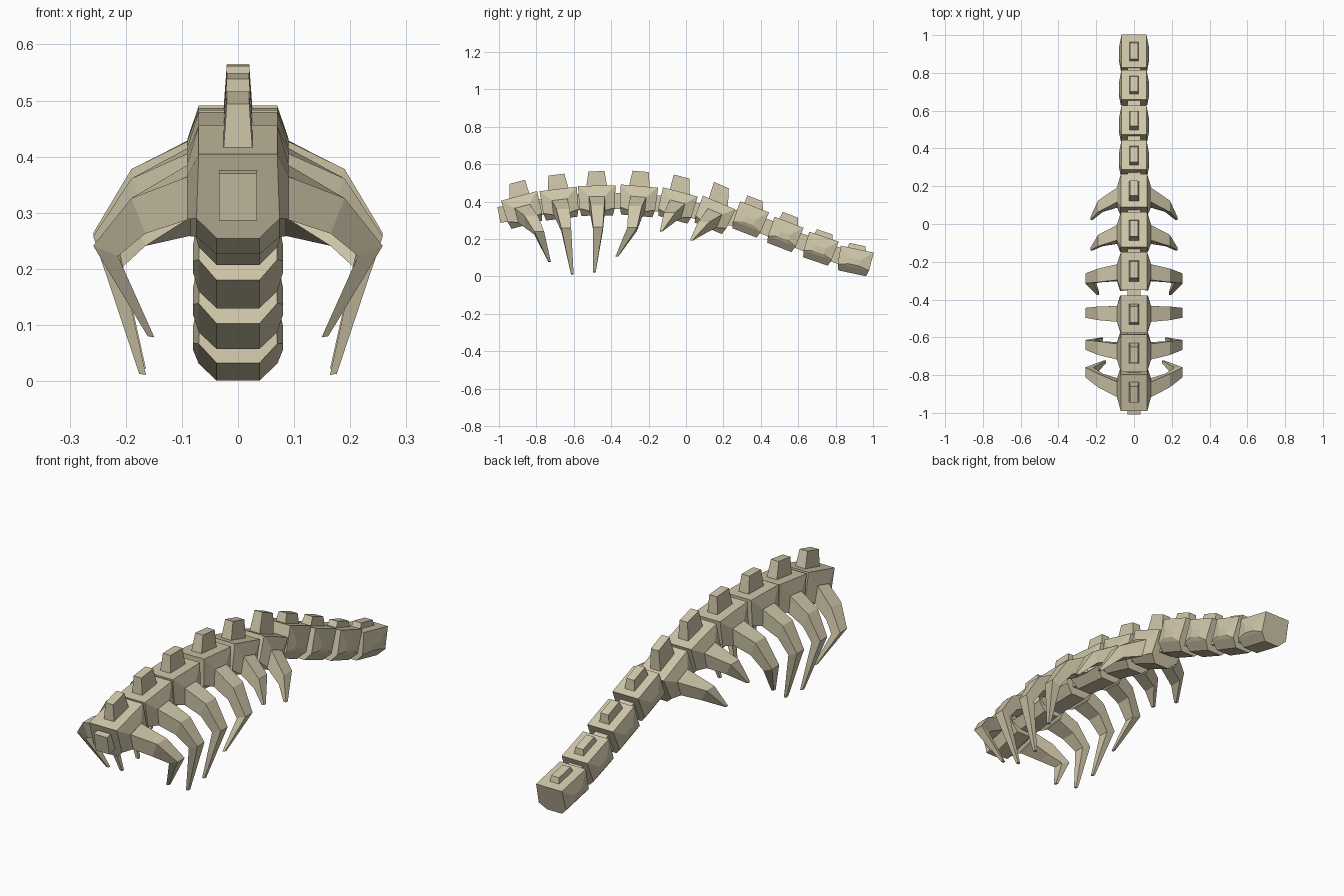
import bpy, bmesh, math

if "Cube" in bpy.data.objects:
    bpy.data.objects.remove(bpy.data.objects["Cube"])

bone = bpy.data.materials.new("bone")
bone.diffuse_color = (0.63, 0.57, 0.40, 1)
bone.use_nodes = True
bone.node_tree.nodes["Principled BSDF"].inputs["Base Color"].default_value = bone.diffuse_color

# per vertebra: y, z, tilt in degrees, half length, half height, spine height, spine lean
SPINE = [(-.872, .353, 15, .100, .080, .155, .010),
         (-.674, .388, 7, .100, .080, .157, .000),
         (-.476, .405, 1, .100, .080, .157, .000),
         (-.256, .403, -5, .100, .080, .159, .000),
         (-.050, .377, -15, .096, .077, .158, -.015),
         (.148, .326, -23, .094, .075, .165, -.025),
         (.340, .302, -21, .083, .075, .118, -.015),
         (.525, .222, -21, .083, .072, .112, -.008),
         (.715, .146, -19, .083, .070, .096, -.005),
         (.902, .081, -12, .090, .066, .090, -.005)]
# per rib pair: knee y, knee z (None when there is no knee), tip x, y, z
RIBS = [(-.785, .235, .155, -.730, .080),
        (-.640, .252, .170, -.608, .013),
        (-.470, .258, .170, -.490, .024),
        (-.288, .255, .190, -.370, .107),
        (None, None, .225, -.133, .242),
        (None, None, .225, .028, .193)]


def finish(name, bm):
    bmesh.ops.recalc_face_normals(bm, faces=bm.faces)
    mesh = bpy.data.meshes.new(name)
    bm.to_mesh(mesh)
    bm.free()
    mesh.materials.append(bone)
    obj = bpy.data.objects.new(name, mesh)
    bpy.context.collection.objects.link(obj)
    return obj


def loft(bm, rings):
    loops = [[bm.verts.new(p) for p in r] for r in rings]
    n = len(loops[0])
    for a, b in zip(loops, loops[1:]):
        for i in range(n):
            j = (i + 1) % n
            bm.faces.new((a[i], a[j], b[j], b[i]))
    bm.faces.new(loops[0])
    bm.faces.new(loops[-1])


def local(i):
    """Return a mapper from vertebra coordinates to world."""
    y0, z0, deg = SPINE[i][:3]
    c, s = math.cos(math.radians(deg)), math.sin(math.radians(deg))
    return lambda x, y, z: (x, y0 + y * c - z * s, z0 + y * s + z * c)


def vertebra(i):
    L, H, top, lean = SPINE[i][3:]
    P = local(i)
    ribbed = i < len(RIBS)
    w = .07 if ribbed else .066
    bm = bmesh.new()
    # body: six-sided section, shorter underneath
    prof = [(-w, H, L), (w, H, L), (w + .004, -.5 * H, L * .95), (.038, -H, L * .84),
            (-.038, -H, L * .84), (-w - .004, -.5 * H, L * .95)]
    loft(bm, [[P(x, k * l, z) for x, z, l in prof] for k in (-1, 1)])
    # side bosses drawn out of the body flanks
    bx, by, z1, z0 = (.09, .042, .025, -.055) if ribbed else (.08, .03, .012, -.02)
    for s in (-1, 1):
        loft(bm, [[P(s * w, -L, H), P(s * w, L, H),
                   P(s * (w + .004), L * .95, -.5 * H), P(s * (w + .004), -L * .95, -.5 * H)],
                  [P(s * bx, -by, z1), P(s * bx, by, z1), P(s * bx, by, z0), P(s * bx, -by, z0)]])
    finish(f"vertebra_{i + 1}", bm)
    # tapered spinous block
    bm = bmesh.new()
    loft(bm, [[P(a * hx, b * hy + dy, z) for a, b in ((-1, -1), (1, -1), (1, 1), (-1, 1))]
              for hx, hy, dy, z in ((.027, .058, 0, H - .02), (.02, .043, lean, top))])
    finish(f"spinous_process_{i + 1}", bm)


def rib(i):
    ky, kz, tx, ty, tz = RIBS[i]
    y0, z0 = SPINE[i][:2]
    P = local(i)
    bm = bmesh.new()

    def ring(xo, zo, xi, zi, y, h):
        return [(xo, y - h, zo), (xo, y + h, zo), (xi, y + h, zi), (xi, y - h, zi)]
    root = [P(.085, -.042, .025), P(.085, .042, .025), P(.085, .042, -.055), P(.085, -.042, -.055)]
    if ky is not None:
        ey = y0 + .5 * (ky - y0)
        rings = [root, ring(.19, z0 - .027, .165, z0 - .09, ey, .036),
                 ring(.258, kz + .006, .214, kz - .012, ky, .026),
                 ring(tx + .006, tz, tx - .006, tz - .002, ty, .007)]
    else:
        ey = y0 + .45 * (ty - y0)
        rings = [root, ring(.19, z0 - .035, .165, z0 - .085, ey, .03),
                 ring(tx + .006, tz, tx - .006, tz - .002, ty, .007)]
    loft(bm, rings)
    obj = finish(f"rib_pair_{i + 1}", bm)
    obj.modifiers.new("mirror", 'MIRROR')


for i in range(len(SPINE)):
    vertebra(i)
for i in range(len(RIBS)):
    rib(i)

# square discs bridging the gaps, plus the one at the front end
ends = [(-1.0, .328)] + [(v[0], v[1]) for v in SPINE]
for n, ((ya, za), (yb, zb)) in enumerate(zip(ends, ends[1:])):
    d = math.hypot(yb - ya, zb - za)
    uy, uz = -(zb - za) / d, (yb - ya) / d
    bm = bmesh.new()
    loft(bm, [[(a * .034, y + b * .043 * uy, z + b * .043 * uz)
               for a, b in ((-1, -1), (1, -1), (1, 1), (-1, 1))] for y, z in ((ya, za), (yb, zb))])
    finish(f"disc_{n + 1}", bm)
